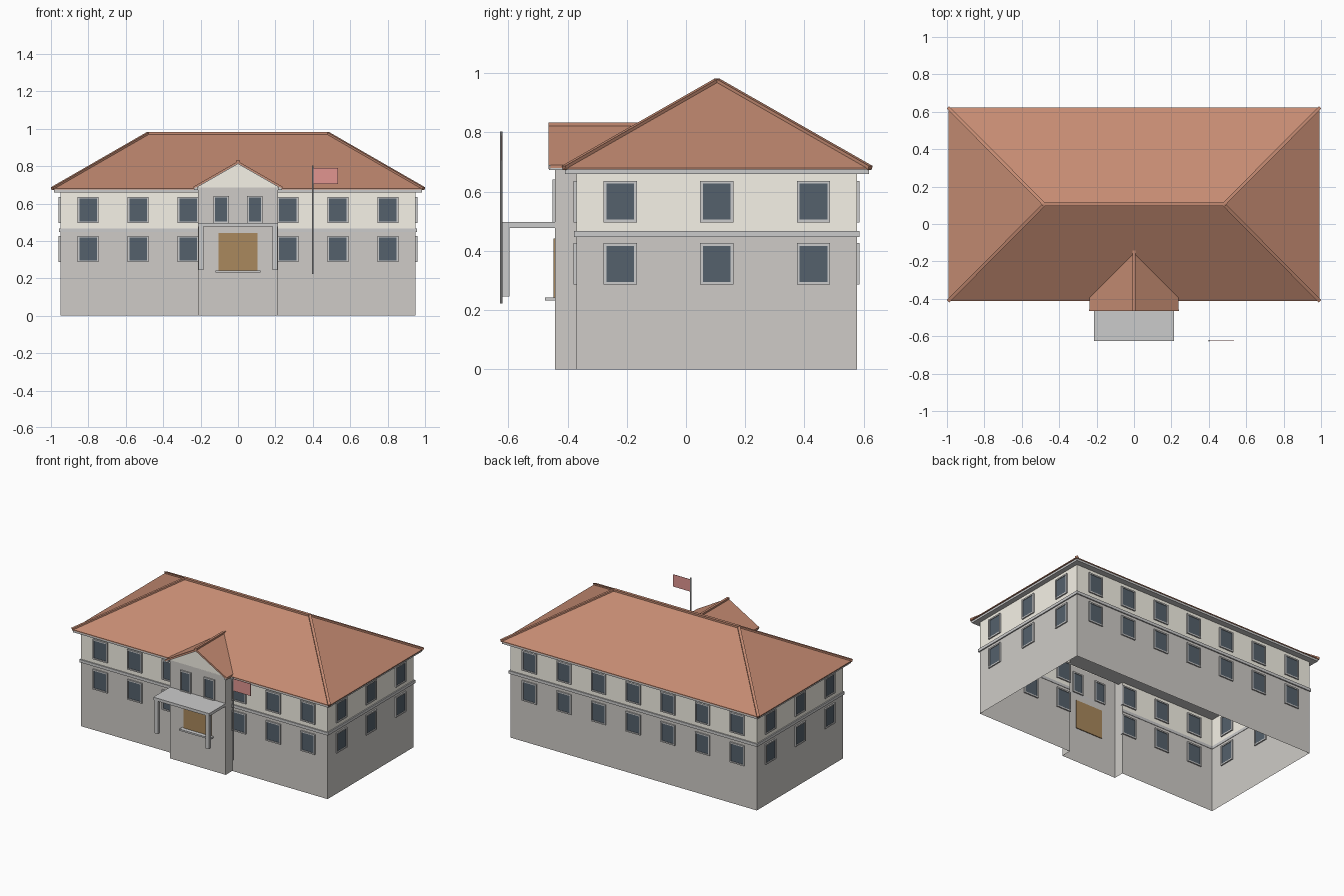
import bpy
import math
from mathutils import Vector

if "Cube" in bpy.data.objects:
    bpy.data.objects.remove(bpy.data.objects["Cube"])


def material(name, rgb):
    m = bpy.data.materials.new(name)
    m.diffuse_color = (*rgb, 1)
    m.use_nodes = True
    m.node_tree.nodes["Principled BSDF"].inputs["Base Color"].default_value = m.diffuse_color
    return m


ROOF = material("roof_tile", (0.56, 0.26, 0.17))
CREAM = material("cream_wall", (0.92, 0.89, 0.80))
STONE = material("stone_wall", (0.62, 0.60, 0.57))
GLASS = material("glass", (0.09, 0.12, 0.15))
WOOD = material("wood", (0.40, 0.25, 0.11))
RED = material("flag_red", (0.75, 0.30, 0.28))


def mesh(name, verts, faces, mat=None):
    me = bpy.data.meshes.new(name)
    me.from_pydata(verts, [], faces)
    me.update()
    ob = bpy.data.objects.new(name, me)
    bpy.context.collection.objects.link(ob)
    if mat:
        me.materials.append(mat)
    return ob


BOX = [(0, 2, 3, 1), (4, 5, 7, 6), (0, 1, 5, 4),
       (2, 6, 7, 3), (0, 4, 6, 2), (1, 3, 7, 5)]


def box(name, x, y, z, mat=None):
    return mesh(name, [(a, b, c) for c in z for b in y for a in x], BOX, mat)


def walls(name, path, z0, z1, mat):
    """Open wall sheet following a plan polyline."""
    n = len(path)
    verts = [(x, y, z) for z in (z0, z1) for x, y in path]
    return mesh(name, verts, [(i, i + 1, n + i + 1, n + i) for i in range(n - 1)], mat)


def bar(name, p, q, w, h, mat):
    """Box-section strip running between two points."""
    p, q = Vector(p), Vector(q)
    d = (q - p).normalized()
    side = d.cross(Vector((0, 0, 1))).normalized()
    up = side.cross(d)
    verts = [e + side * s * w / 2 + up * t * h / 2
             for e in (p, q) for t in (-1, 1) for s in (-1, 1)]
    return mesh(name, verts, BOX, mat)


def window(x, y, z, angle, w, h):
    """Frame plus glass through the wall; angle 0 faces -y."""
    t = 0.009
    fw, fh = w / 2, h / 2
    frame = [(-fw, -fw + t, -fh, fh), (fw - t, fw, -fh, fh),
             (-fw + t, fw - t, -fh, -fh + t), (-fw + t, fw - t, fh - t, fh)]
    parts = [box("window_frame", (a, b), (-0.009, 0.009), (c, d)) for a, b, c, d in frame]
    parts.append(box("window_glass", (-fw + t, fw - t), (-0.004, 0.004),
                     (-fh + t, fh - t), GLASS))
    for ob in parts:
        ob.location = (x, y, z)
        ob.rotation_euler.z = angle


X, YF, YB = 0.95, -0.37, 0.577      # main block
BX, BY = 0.215, -0.442              # entrance bay
ZM, ZT = 0.457, 0.665               # storey line, wall top

# Walls
ring = [(-BX, YF), (-X, YF), (-X, YB), (X, YB), (X, YF), (BX, YF)]
ring = ring[::-1]
walls("lower_walls", ring, 0, ZM, STONE)
walls("upper_walls", ring, ZM, ZT, CREAM)
walls("bay_walls", [(-BX, YF), (-BX, BY), (BX, BY), (BX, YF)], 0, 0.685, STONE)

# String course between storeys
o = 0.008
zb = (0.447, 0.467)
box("band_back", (-X - o, X + o), (YB - 0.003, YB + o), zb)
for s in (-1, 1):
    box("band_side", sorted((s * (X - 0.003), s * (X + o))), (YF - o, YB + o), zb)
    box("band_front", sorted((s * BX, s * (X + o))), (YF - o, YF + 0.003), zb)

# Windows
for z, h in ((0.566, 0.14), (0.356, 0.14)):
    for i in range(-3, 4):
        window(i * 0.267, YB, z, math.pi, 0.112, h)
        if i:
            window(i * 0.267, YF, z, 0, 0.112, h)
    for y in (-0.222, 0.104, 0.43):
        window(X, y, z, math.pi / 2, 0.112, h)
        window(-X, y, z, -math.pi / 2, 0.112, h)
for s in (-1, 1):
    window(s * 0.09, BY, 0.568, 0, 0.082, 0.145)

# Cornice and hipped roof
box("cornice", (-0.985, 0.985), (-0.408, 0.618), (0.66, 0.676))
RX, Y0, Y1, YR, RR, ZR = 0.993, -0.412, 0.622, 0.105, 0.48, 0.975
eave = [(-RX, Y0), (RX, Y0), (RX, Y1), (-RX, Y1)]
verts = [(x, y, z) for z in (0.674, 0.68) for x, y in eave] + [(-RR, YR, ZR), (RR, YR, ZR)]
mesh("main_roof", verts,
     [(3, 2, 1, 0), (0, 1, 5, 4), (1, 2, 6, 5), (2, 3, 7, 6), (3, 0, 4, 7),
      (4, 5, 9, 8), (5, 6, 9), (6, 7, 8, 9), (7, 4, 8)], ROOF)
bar("ridge_cap", (-RR - 0.005, YR, ZR), (RR + 0.005, YR, ZR), 0.02, 0.014, ROOF)
for x, y in eave:
    bar("hip_cap", (x, y, 0.68), (math.copysign(RR, x), YR, ZR), 0.018, 0.014, ROOF)

# Entrance gable and its roof, cut to meet the main slope
mesh("gable_face", [(-BX, BY, 0.68), (BX, BY, 0.68), (BX, BY, 0.694), (0, BY, 0.816),
                    (-BX, BY, 0.694)], [(0, 1, 2, 3, 4)], CREAM)
G, GY = 0.238, -0.465
for s in (-1, 1):
    top = [(0, GY, 0.826), (0, -0.148, 0.826), (s * G, -0.39, 0.69), (s * G, GY, 0.69)]
    low = [(x, y, z - 0.011) for x, y, z in top]
    mesh("gable_roof", top + low,
         [(0, 1, 2, 3), (7, 6, 5, 4), (0, 3, 7, 4), (3, 2, 6, 7), (2, 1, 5, 6), (1, 0, 4, 5)], ROOF)
    box("gable_eave", sorted((s * BX, s * (G - 0.003))), (GY + 0.003, -0.40), (0.673, 0.686))
    bar("gable_verge", (s * G, GY + 0.004, 0.682), (0, GY + 0.004, 0.818), 0.006, 0.012, None)
bar("gable_ridge_cap", (0, GY, 0.828), (0, -0.14, 0.828), 0.016, 0.012, ROOF)

# Entrance canopy, posts, door and step
box("canopy", (-BX, BX), (-0.626, BY), (0.477, 0.497))
for s in (-1, 1):
    box("canopy_post", sorted((s * 0.184, s * 0.21)), (-0.62, -0.596), (0.245, 0.478))
box("door", (-0.105, 0.105), (BY - 0.006, BY + 0.006), (0.242, 0.442), WOOD)
box("door_step", (-0.12, 0.12), (-0.476, BY), (0.232, 0.243))

# Flagpole and flag
bpy.ops.mesh.primitive_cylinder_add(vertices=8, radius=0.004, depth=0.58,
                                    location=(0.4, -0.624, 0.512))
bpy.context.object.name = "flagpole"
box("flag", (0.404, 0.535), (-0.625, -0.623), (0.705, 0.79), RED)
